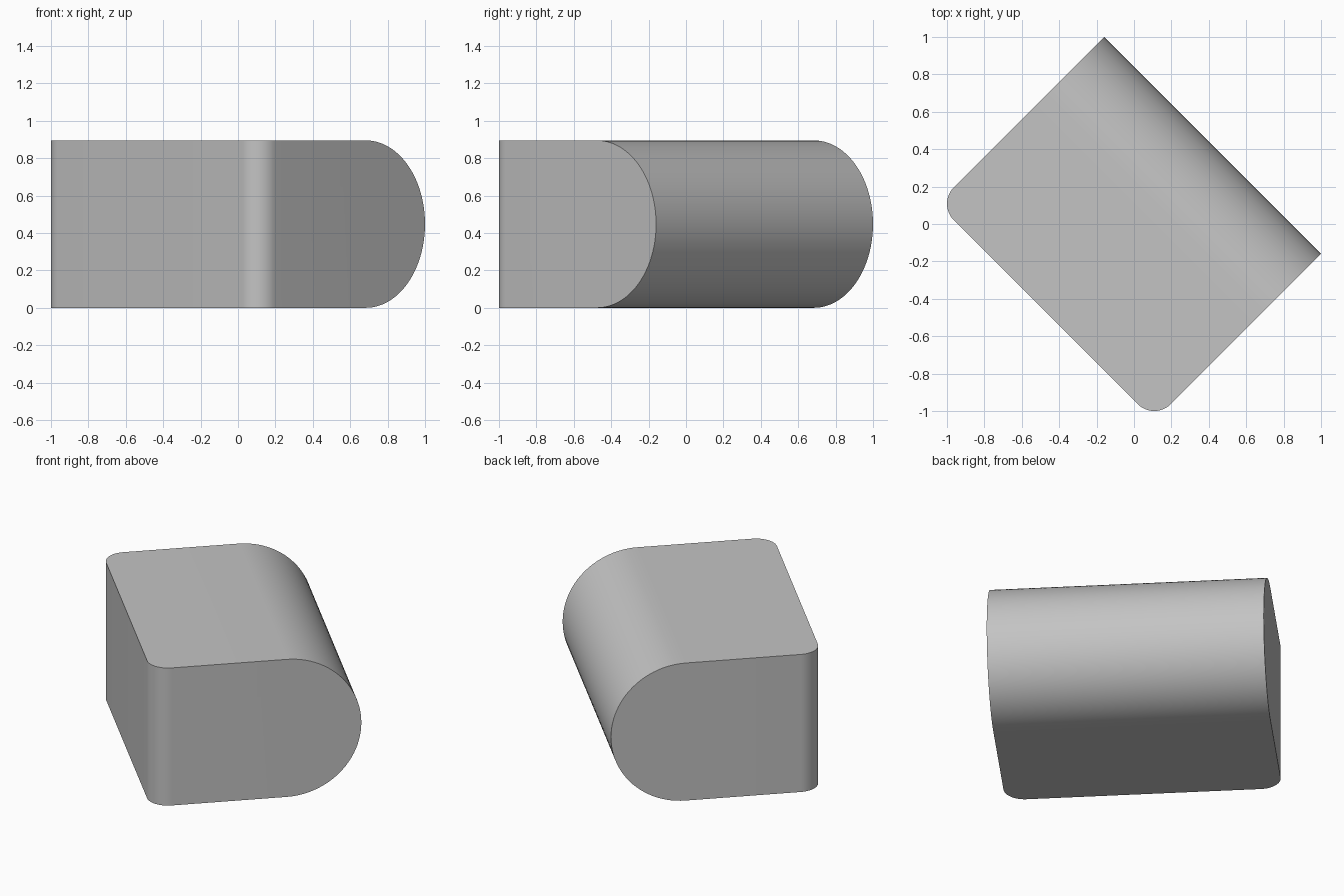
import bpy, bmesh, math
from mathutils import Matrix

cube = bpy.data.objects.get("Cube")
if cube:
    bpy.data.objects.remove(cube, do_unlink=True)

HEIGHT = 0.895
RADIUS = HEIGHT / 2
HALF_LENGTH = 0.82
FLAT_END = -0.667
ROUND_END = 0.594
FILLET = 0.125
ARC_STEPS = 48

grey = bpy.data.materials.new("plain grey")
grey.use_nodes = True
colour = (0.55, 0.55, 0.55, 1)
grey.diffuse_color = colour
grey.node_tree.nodes["Principled BSDF"].inputs["Base Color"].default_value = colour

# D-shaped side profile: square at the flat end, half circle at the other
profile = [(FLAT_END, HEIGHT), (FLAT_END, 0)]
for i in range(ARC_STEPS + 1):
    a = -math.pi / 2 + math.pi * i / ARC_STEPS
    profile.append((ROUND_END - RADIUS + RADIUS * math.cos(a), RADIUS + RADIUS * math.sin(a)))

# Extrude the profile along the block
bm = bmesh.new()
face = bm.faces.new([bm.verts.new((u, -HALF_LENGTH, z)) for u, z in profile])
extruded = bmesh.ops.extrude_face_region(bm, geom=[face])
moved = [g for g in extruded["geom"] if isinstance(g, bmesh.types.BMVert)]
bmesh.ops.translate(bm, verts=moved, vec=(0, 2 * HALF_LENGTH, 0))

# Round the two upright corners of the flat end
uprights = [e for e in bm.edges
            if abs(e.verts[0].co.z - e.verts[1].co.z) > 0.9 * HEIGHT]
bmesh.ops.bevel(bm, geom=uprights, offset=FILLET, offset_type='OFFSET',
                segments=12, profile=0.5, affect='EDGES')
bmesh.ops.recalc_face_normals(bm, faces=bm.faces)

# Turn the block so the rounded end points to the back left
bmesh.ops.transform(bm, matrix=Matrix.Rotation(math.pi / 4, 4, 'Z'), verts=bm.verts)

mesh = bpy.data.meshes.new("rounded_block")
bm.to_mesh(mesh)
bm.free()
mesh.materials.append(grey)
block = bpy.data.objects.new("rounded_block", mesh)
bpy.context.collection.objects.link(block)

bpy.ops.object.select_all(action='DESELECT')
block.select_set(True)
bpy.context.view_layer.objects.active = block
bpy.ops.object.shade_smooth_by_angle(angle=math.radians(30))
